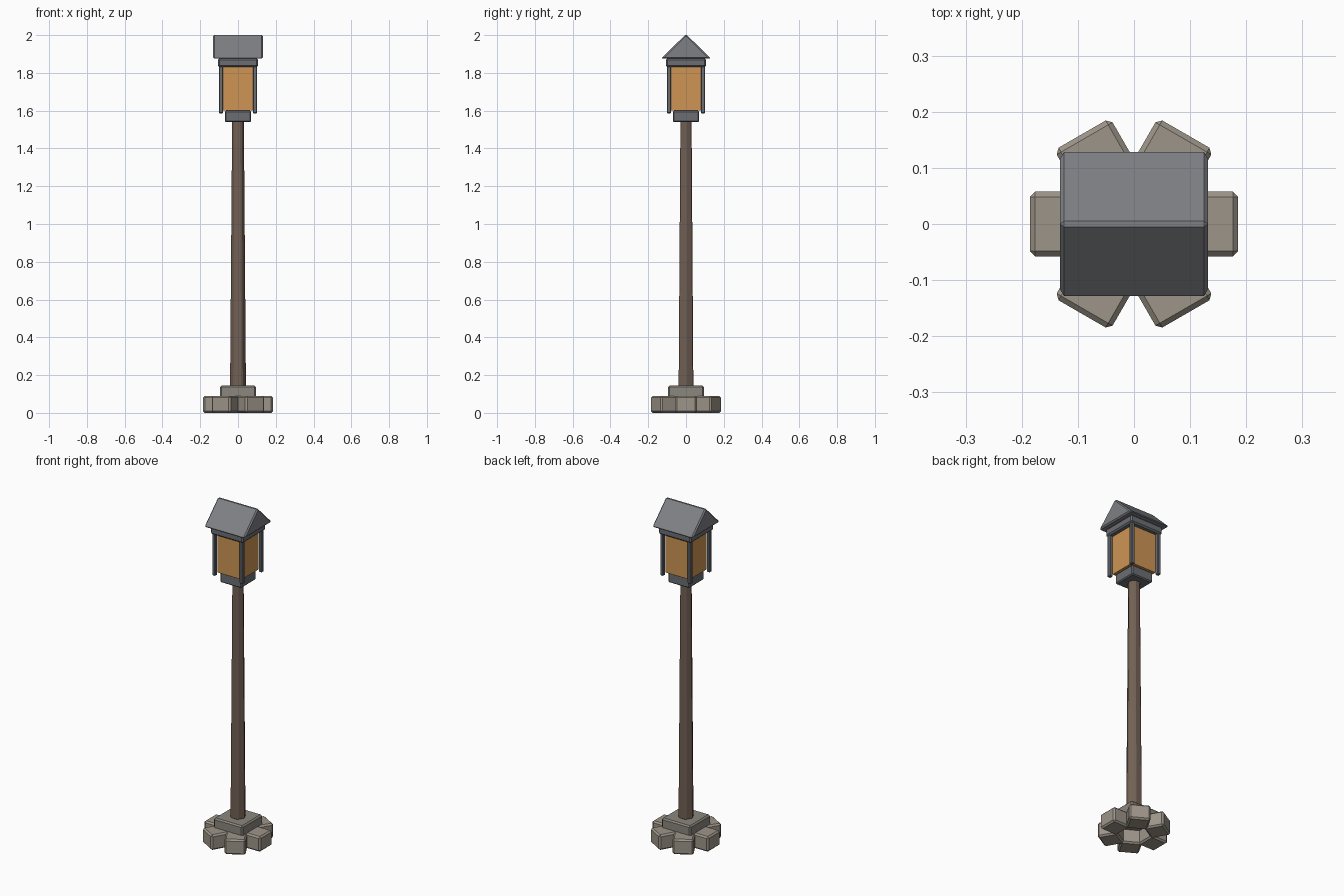
import bpy, bmesh, math
from mathutils import Matrix

if "Cube" in bpy.data.objects:
    bpy.data.objects.remove(bpy.data.objects["Cube"])


def material(name, rgb):
    m = bpy.data.materials.new(name)
    m.diffuse_color = (*rgb, 1)
    m.use_nodes = True
    m.node_tree.nodes["Principled BSDF"].inputs["Base Color"].default_value = m.diffuse_color
    return m


STONE = material("stone", (0.34, 0.30, 0.25))
PLINTH = material("dark_stone", (0.26, 0.24, 0.21))
WOOD = material("wood", (0.17, 0.12, 0.09))
IRON = material("iron", (0.15, 0.155, 0.17))
ROOF = material("slate", (0.21, 0.215, 0.23))
GLASS = material("amber_glass", (0.62, 0.30, 0.09))


def finish(name, bm, mat, bevel):
    bmesh.ops.recalc_face_normals(bm, faces=bm.faces)
    if bevel:
        bmesh.ops.bevel(bm, geom=bm.edges[:], offset=bevel, segments=1,
                        profile=0.5, affect='EDGES')
    me = bpy.data.meshes.new(name)
    bm.to_mesh(me)
    bm.free()
    ob = bpy.data.objects.new(name, me)
    me.materials.append(mat)
    bpy.context.collection.objects.link(ob)
    return ob


def box(name, x, y, z0, z1, w, d, mat, bevel=0.0):
    bm = bmesh.new()
    bmesh.ops.create_cube(bm, size=1, matrix=Matrix.Translation((x, y, (z0 + z1) / 2))
                          @ Matrix.Diagonal((w, d, z1 - z0, 1)))
    return finish(name, bm, mat, bevel)


# ring of six foot stones
for i in range(6):
    stone = box(f"foot_stone_{i + 1}", 0.13, 0, 0, 0.09, 0.11, 0.115, STONE, 0.009)
    stone.rotation_euler.z = i * math.pi / 3

# square plinth
box("plinth", 0, 0, 0.08, 0.145, 0.19, 0.19, PLINTH, 0.008)

# tapered six-sided post, corners on the x axis
bm = bmesh.new()
bmesh.ops.create_cone(bm, cap_ends=True, segments=6, radius1=0.045, radius2=0.034,
                      depth=1.41, matrix=Matrix.Translation((0, 0, 0.845))
                      @ Matrix.Rotation(math.pi / 2, 4, 'Z'))
finish("post", bm, WOOD, 0.006)

# lantern: floor, glass, corner bars, top frame
box("lantern_floor", 0, 0, 1.54, 1.60, 0.14, 0.14, IRON, 0.006)
box("lantern_glass", 0, 0, 1.60, 1.835, 0.16, 0.16, GLASS)
for sx in (-1, 1):
    for sy in (-1, 1):
        box("corner_bar", sx * 0.09, sy * 0.09, 1.585, 1.84, 0.022, 0.022, IRON, 0.004)
box("lantern_top_frame", 0, 0, 1.83, 1.877, 0.214, 0.214, IRON, 0.008)

# gable roof: triangular prism along x
bm = bmesh.new()
profile = [(-0.133, 1.875), (0.133, 1.875), (0, 2.005)]
face = bm.faces.new([bm.verts.new((-0.132, y, z)) for y, z in profile])
ext = bmesh.ops.extrude_face_region(bm, geom=[face], use_keep_orig=True)
bmesh.ops.translate(bm, vec=(0.264, 0, 0),
                    verts=[g for g in ext["geom"] if isinstance(g, bmesh.types.BMVert)])
finish("roof", bm, ROOF, 0.007)
